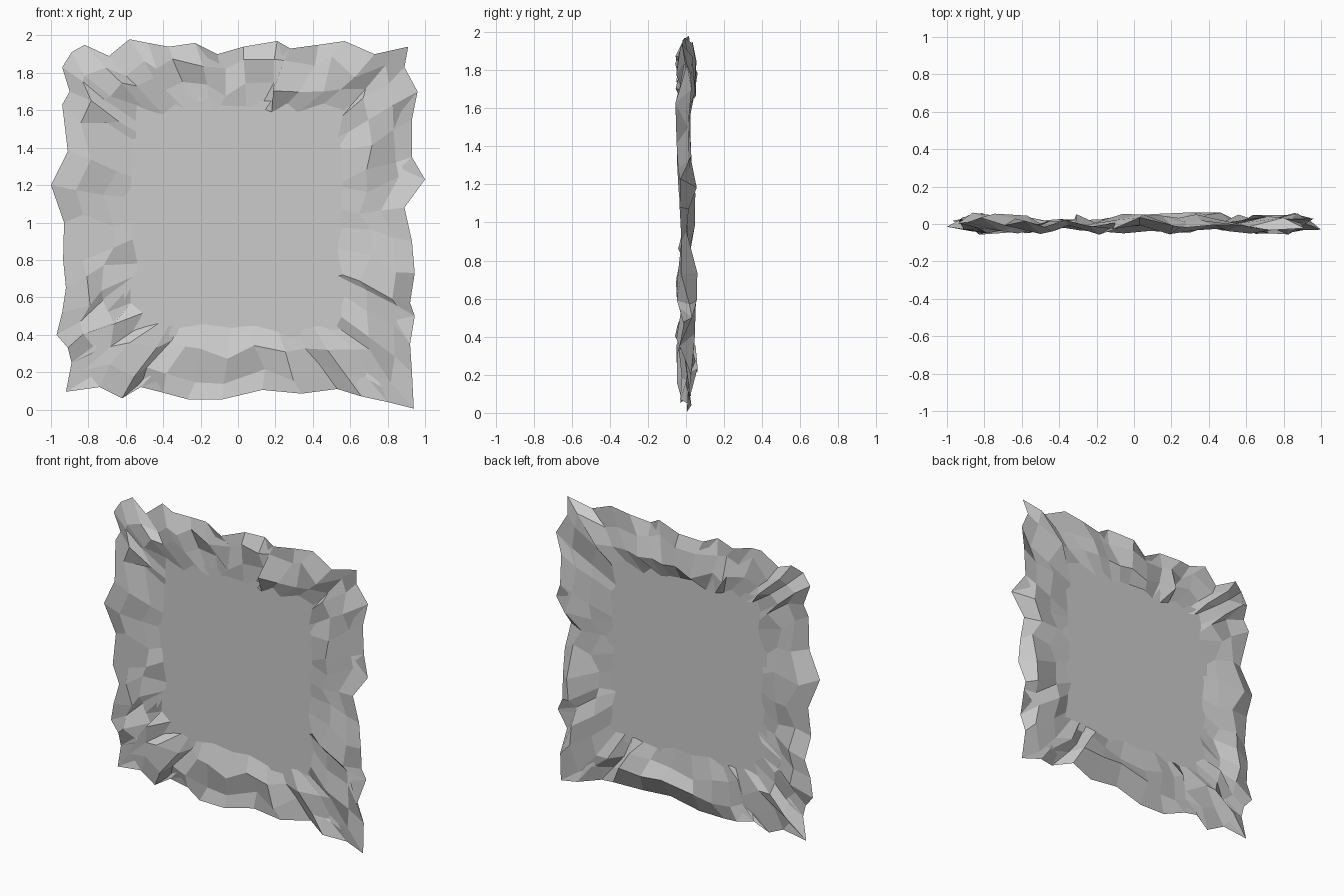
import bpy, bmesh, random

random.seed(11)
J = random.uniform

# Irregular outer silhouette of the rough frame (x, z), clockwise from upper left
outline = [
    (-.94, 1.83), (-.89, 1.91), (-.82, 1.95), (-.69, 1.89), (-.58, 1.98), (-.48, 1.96),
    (-.37, 1.94), (-.23, 1.96), (-.11, 1.90), (.03, 1.94), (.21, 1.97), (.28, 1.93),
    (.43, 1.95), (.57, 1.97), (.73, 1.90), (.91, 1.94), (.89, 1.83),
    (.96, 1.70), (.93, 1.55), (.93, 1.35), (1.0, 1.23), (.89, 1.08), (.93, .90),
    (.945, .73), (.92, .57), (.945, .50), (.92, .35), (.93, .20), (.94, .005),
    (.80, .04), (.66, .07), (.53, .11), (.34, .085), (.13, .105), (-.08, .055),
    (-.27, .055), (-.40, .09), (-.52, .12), (-.62, .06), (-.74, .12), (-.92, .095),
    (-.89, .25), (-.91, .33), (-.97, .40), (-.94, .52), (-.92, .65), (-.935, .80),
    (-.93, 1.0), (-1.0, 1.20), (-.91, 1.38), (-.94, 1.63), (-.90, 1.70),
]


def new_object(name, bm):
    bmesh.ops.recalc_face_normals(bm, faces=bm.faces)
    mesh = bpy.data.meshes.new(name)
    bm.to_mesh(mesh)
    bm.free()
    obj = bpy.data.objects.new(name, mesh)
    bpy.context.collection.objects.link(obj)
    return obj


# Cross-section: (0 outer .. 1 inner, depth in y, depth jitter, in-plane jitter)
section = [(0, 0, .035, 0), (.30, -.024, .038, .038), (.66, -.022, .033, .038),
           (1, 0, .004, .03), (.66, .022, .033, .038), (.30, .024, .038, .038)]

# Rough stone frame: jittered section swept round the outline
bm = bmesh.new()
rings = []
for x, z in outline:
    ix = max(-.565, min(.555, x * .605))
    iz = max(.43, min(1.61, 1.02 + (z - 1.0) * .645))
    ring = []
    for t, y, jy, j in section:
        ring.append(bm.verts.new((x + (ix - x) * t + J(-j, j), y + J(-jy, jy),
                                  z + (iz - z) * t + J(-j, j))))
    rings.append(ring)
n, m = len(rings), len(section)
for i in range(n):
    a, b = rings[i], rings[(i + 1) % n]
    for k in range(m):
        bm.faces.new((a[k], b[k], b[(k + 1) % m], a[(k + 1) % m]))
new_object("stone_frame", bm)

# Flat pane filling the opening
bm = bmesh.new()
bm.faces.new([bm.verts.new((x, 0, z)) for x, z in
              ((-.61, .39), (.60, .39), (.60, 1.65), (-.61, 1.65))])
new_object("flat_pane", bm)
